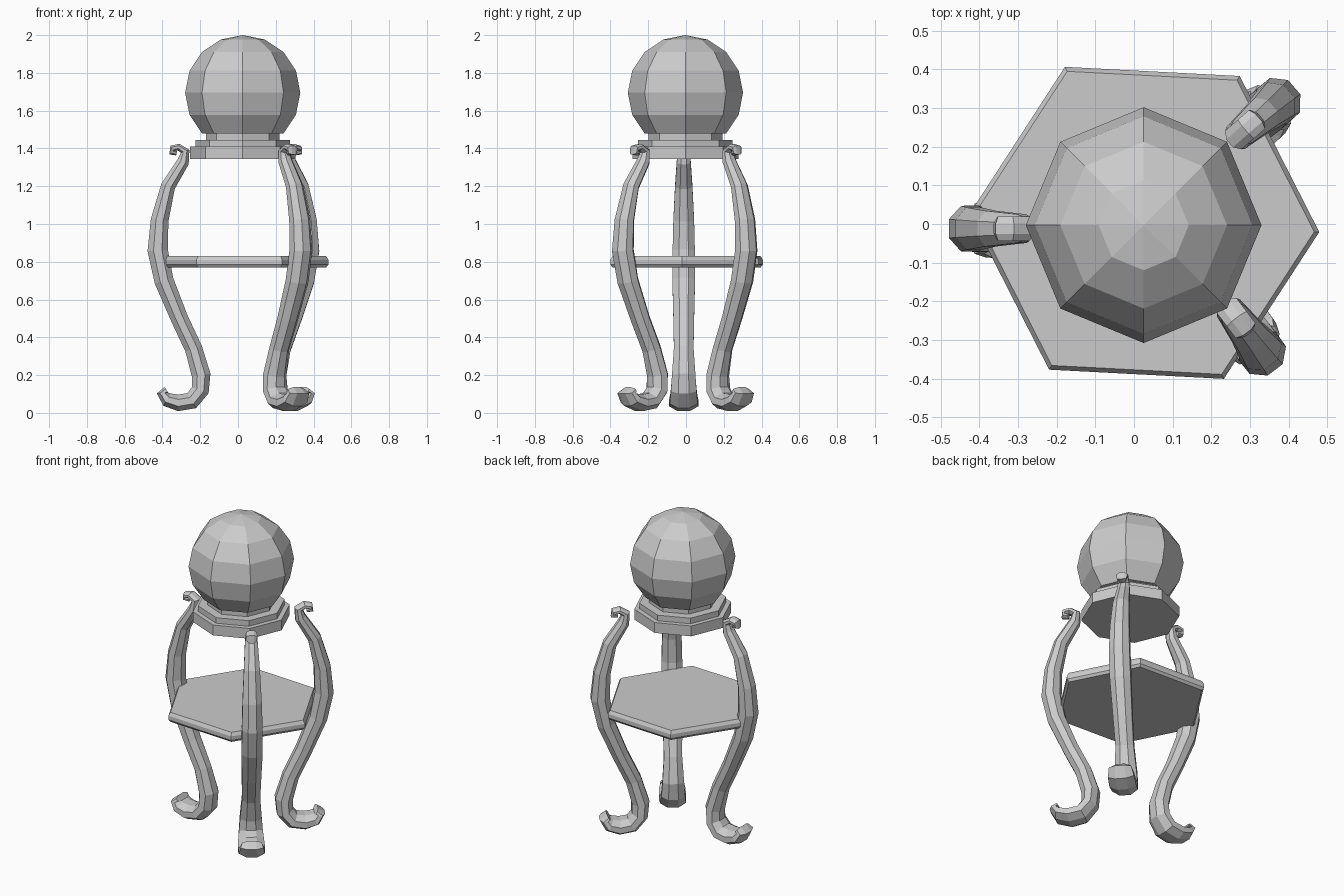
import bpy
import bmesh
from math import sin, cos, pi, radians
from mathutils import Vector, Matrix

default_cube = bpy.data.objects.get("Cube")
if default_cube:
    bpy.data.objects.remove(default_cube, do_unlink=True)

# Single stone-grey material
grey = (0.6, 0.6, 0.6, 1.0)
stone = bpy.data.materials.new("stone_grey")
stone.use_nodes = True
stone.diffuse_color = grey
shader = next(node for node in stone.node_tree.nodes if node.type == 'BSDF_PRINCIPLED')
shader.inputs["Base Color"].default_value = grey


def loft(name, rings):
    """Skin a list of closed rings, cap both ends, and link a flat-shaded object."""
    bm = bmesh.new()
    loops = [[bm.verts.new(point) for point in ring] for ring in rings]
    for lower, upper in zip(loops, loops[1:]):
        count = len(lower)
        for i in range(count):
            j = (i + 1) % count
            bm.faces.new((lower[i], lower[j], upper[j], upper[i]))
    bm.faces.new(list(reversed(loops[0])))
    bm.faces.new(loops[-1])
    bmesh.ops.remove_doubles(bm, verts=bm.verts[:], dist=0.0001)
    bmesh.ops.recalc_face_normals(bm, faces=bm.faces[:])
    mesh = bpy.data.meshes.new(name)
    bm.to_mesh(mesh)
    bm.free()
    mesh.materials.append(stone)
    obj = bpy.data.objects.new(name, mesh)
    bpy.context.scene.collection.objects.link(obj)
    return obj


def lathe(name, profile, sides, center, turn=0.0):
    """Revolve (radius, height) pairs into a prism-like solid."""
    angles = [radians(turn) + 2 * pi * i / sides for i in range(sides)]
    return loft(name, [[Vector((center[0] + r * cos(a), center[1] + r * sin(a), z))
                        for a in angles] for r, z in profile])


def sweep(name, stations, origin, heading, sides=8):
    """Sweep an elliptical section along (reach, height, depth, width) stations."""
    place = Matrix.Translation((*origin, 0)) @ Matrix.Rotation(radians(heading), 4, 'Z')
    path = [Vector((s, 0, z)) for s, z, _, _ in stations]
    side = Vector((0, 1, 0))
    rings = []
    for i, (_, _, depth, width) in enumerate(stations):
        tangent = (path[min(i + 1, len(path) - 1)] - path[max(i - 1, 0)]).normalized()
        normal = side.cross(tangent)
        angles = [2 * pi * (k + 0.5) / sides for k in range(sides)]
        scale = 1 / cos(pi / sides)
        rings.append([place @ (path[i] + scale * (normal * depth * cos(a) + side * width * sin(a)))
                      for a in angles])
    return loft(name, rings)


# Faceted ball, cut flat where it meets the collar
axis = (0.025, -0.003)
radius = 0.305
ball_profile = [(max(radius * sin(k * pi / 8), 0.00001), 2 - radius + radius * cos(k * pi / 8))
                for k in range(7)]
lathe("ball", ball_profile, 8, axis)

# Stepped octagonal pedestal under the ball
lathe("collar", [(0.195, 1.44), (0.195, 1.49)], 8, axis)
lathe("upper_plate", [(0.25, 1.405), (0.25, 1.445)], 8, axis)
lathe("lower_plate", [(0.28, 1.345), (0.28, 1.41)], 8, axis)

# Hexagonal shelf with a chamfered rim
lathe("shelf", [(0.44, 0.77), (0.453, 0.785), (0.453, 0.81), (0.44, 0.83)], 6, (0.027, 0.003), -3)

# Cabriole leg: scroll, bowed shaft, narrow ankle, curled foot
leg_stations = [
    (0.325, 1.375, 0.012, 0.02),
    (0.35, 1.38, 0.018, 0.028),
    (0.347, 1.4, 0.018, 0.032),
    (0.315, 1.407, 0.018, 0.032),
    (0.28, 1.385, 0.024, 0.032),
    (0.29, 1.33, 0.032, 0.037),
    (0.37, 1.2, 0.038, 0.046),
    (0.415, 1.02, 0.047, 0.055),
    (0.425, 0.86, 0.054, 0.059),
    (0.392, 0.7, 0.051, 0.06),
    (0.31, 0.5, 0.046, 0.055),
    (0.235, 0.34, 0.046, 0.052),
    (0.195, 0.2, 0.05, 0.062),
    (0.2, 0.12, 0.047, 0.068),
    (0.245, 0.065, 0.046, 0.074),
    (0.315, 0.053, 0.044, 0.077),
    (0.375, 0.07, 0.038, 0.075),
    (0.4, 0.105, 0.03, 0.065),
    (0.378, 0.12, 0.02, 0.055),
]
legs = {
    "right_leg": ((0, -0.012), 180),
    "back_left_leg": ((0.053, 0.04), 41),
    "front_left_leg": ((0.077, 0.005), -53),
}
for leg_name, (origin, heading) in legs.items():
    sweep(leg_name, leg_stations, origin, heading)
